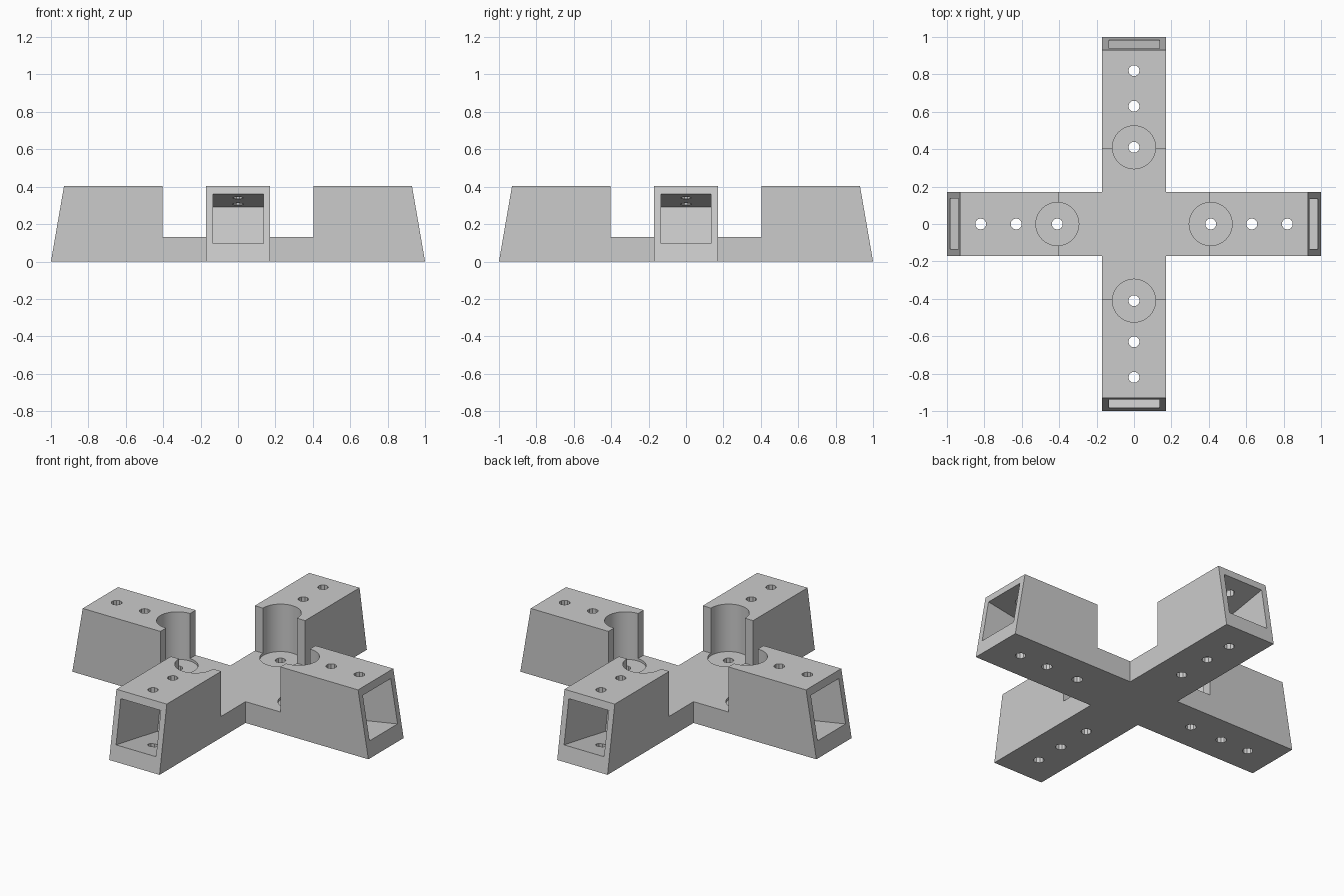
import bpy, bmesh, math
from mathutils import Matrix

cube = bpy.data.objects.get("Cube")
if cube:
    bpy.data.objects.remove(cube, do_unlink=True)

HALF_W, TOP, BASE, STEP = 0.17, 0.405, 0.13, 0.405
TOP_END = 0.93            # arm length at the top of the sloped end
SOCKET_X, SOCKET_R, SOCKET_Z = 0.41, 0.115, 0.115
HOLES, HOLE_R = (0.41, 0.63, 0.82), 0.03
SLOPE = (1 - TOP_END) / TOP

# One flat grey for the whole stand
grey = bpy.data.materials.new("grey")
grey.use_nodes = True
colour = (0.6, 0.6, 0.6, 1)
grey.diffuse_color = colour
grey.node_tree.nodes["Principled BSDF"].inputs["Base Color"].default_value = colour


def finish(bm, name, angle):
    """Turn a bmesh into an object rotated about z."""
    bmesh.ops.recalc_face_normals(bm, faces=bm.faces)
    bm.transform(Matrix.Rotation(angle, 4, "Z"))
    mesh = bpy.data.meshes.new(name)
    bm.to_mesh(mesh)
    bm.free()
    mesh.materials.append(grey)
    ob = bpy.data.objects.new(name, mesh)
    bpy.context.collection.objects.link(ob)
    return ob


def extrusion(name, profile, half_width, angle=0):
    """Side profile in x and z, extruded across y."""
    bm = bmesh.new()
    face = bm.faces.new([bm.verts.new((x, -half_width, z)) for x, z in profile])
    out = bmesh.ops.extrude_face_region(bm, geom=[face])
    verts = [v for v in out["geom"] if isinstance(v, bmesh.types.BMVert)]
    bmesh.ops.translate(bm, verts=verts, vec=(0, 2 * half_width, 0))
    return finish(bm, name, angle)


def cylinder(name, x, radius, z0, z1, sides, angle):
    bm = bmesh.new()
    bmesh.ops.create_cone(bm, cap_ends=True, segments=sides, radius1=radius,
                          radius2=radius, depth=z1 - z0,
                          matrix=Matrix.Translation((x, 0, (z0 + z1) / 2)))
    return finish(bm, name, angle)


def combine(target, tool, operation):
    """Apply a boolean and discard its tool."""
    mod = target.modifiers.new("bool", "BOOLEAN")
    mod.operation, mod.solver, mod.object = operation, "EXACT", tool
    bpy.context.view_layer.objects.active = target
    bpy.ops.object.modifier_apply(modifier=mod.name)
    bpy.data.objects.remove(tool, do_unlink=True)


# Two crossed bars, low in the middle and tall toward the sloped ends
right = [(1, 0), (TOP_END, TOP), (STEP, TOP), (STEP, BASE)]
bar = right + [(-x, z) for x, z in reversed(right)]
stand = extrusion("cross_stand", bar, HALF_W)
combine(stand, extrusion("cross_bar", bar, HALF_W, math.pi / 2), "UNION")


# Slanted window pocket, square to the sloped end face
def pocket_point(z, depth):
    return (1 - SLOPE * z - depth, z - SLOPE * depth)


pocket = [pocket_point(0.095, -0.1), pocket_point(0.36, -0.1),
          pocket_point(0.36, 0.4), pocket_point(0.095, 0.4)]

for i in range(4):
    a = i * math.pi / 2
    combine(stand, extrusion("end_window", pocket, 0.135, a), "DIFFERENCE")
    combine(stand, cylinder("socket", SOCKET_X, SOCKET_R, SOCKET_Z, 0.6, 48, a), "DIFFERENCE")
    for x in HOLES:
        combine(stand, cylinder("screw_hole", x, HOLE_R, -0.1, 0.6, 10, a), "DIFFERENCE")

# Smooth sockets, crisp edges
bpy.ops.object.select_all(action="DESELECT")
stand.select_set(True)
bpy.context.view_layer.objects.active = stand
bpy.ops.object.shade_smooth_by_angle(angle=math.radians(30))
